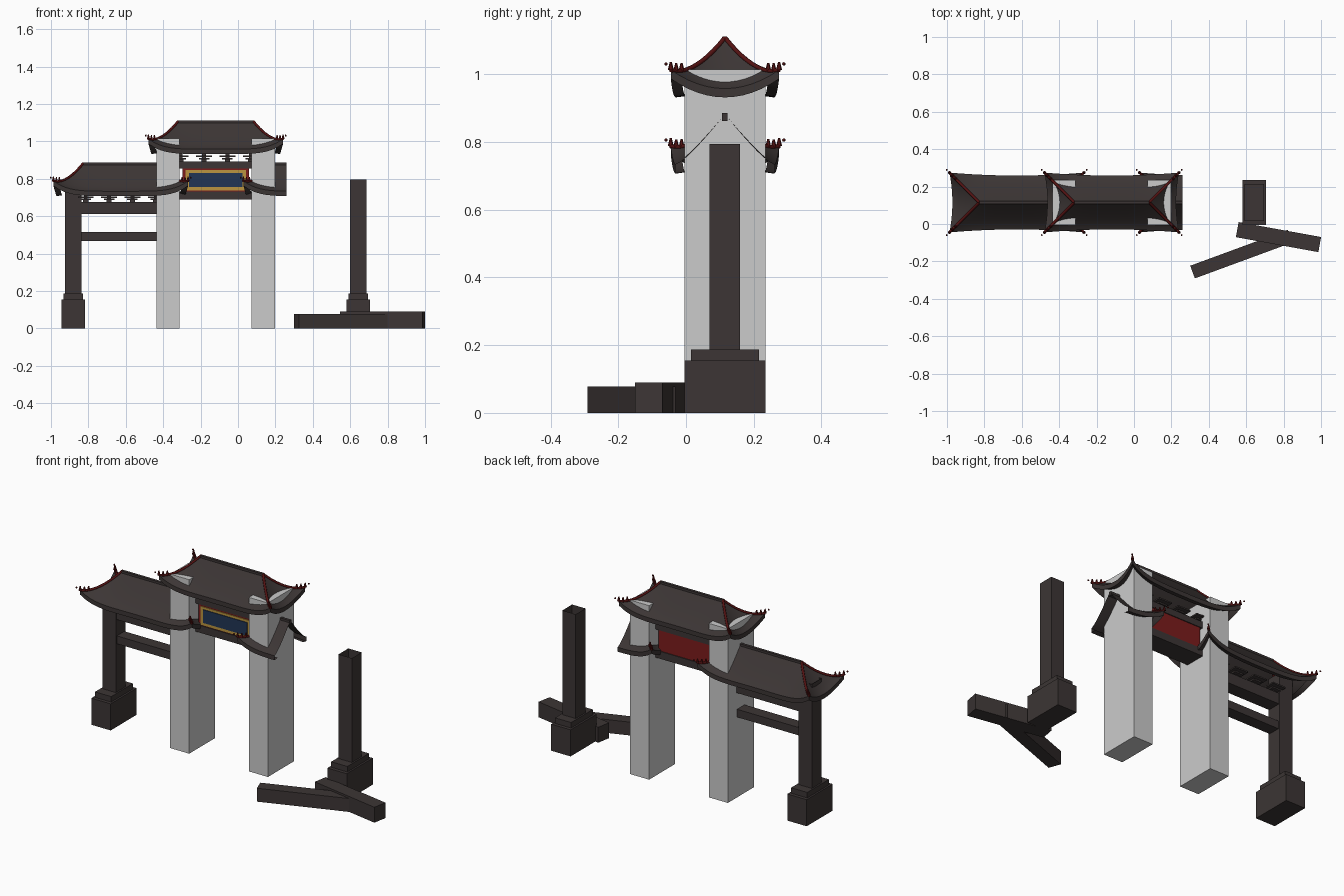
import bpy, bmesh
from mathutils import Vector

if "Cube" in bpy.data.objects:
    bpy.data.objects.remove(bpy.data.objects["Cube"])


def material(name, r, g, b):
    m = bpy.data.materials.new(name)
    m.use_nodes = True
    m.diffuse_color = (r, g, b, 1)
    m.node_tree.nodes["Principled BSDF"].inputs["Base Color"].default_value = (r, g, b, 1)
    return m


DARK = material("dark_stone", .045, .036, .035)
GREY = material("pale_grey", .6, .6, .6)
TRIM = material("deep_red_trim", .09, .006, .006)
RED = material("board_red", .2, .012, .012)
GOLD = material("gold", .5, .3, .05)
NAVY = material("navy", .015, .035, .09)
YC = .115          # depth of the gate's centre line
SPAN = .508        # spacing of the posts
POSTS = [.643 - SPAN * i for i in range(4)]


def finish(bm, name, mat, smooth=False):
    me = bpy.data.meshes.new(name)
    bm.to_mesh(me)
    bm.free()
    me.materials.append(mat)
    ob = bpy.data.objects.new(name, me)
    bpy.context.collection.objects.link(ob)
    if smooth:
        for p in me.polygons:
            p.use_smooth = True
        me.set_sharp_from_angle(angle=.6)
    return ob


def box(name, mat, x0, x1, y0, y1, z0, z1, open_top=False):
    bm = bmesh.new()
    bmesh.ops.create_cube(bm, size=1)
    for v in bm.verts:
        v.co = ((x0 + x1) / 2 + v.co.x * (x1 - x0), (y0 + y1) / 2 + v.co.y * (y1 - y0),
                (z0 + z1) / 2 + v.co.z * (z1 - z0))
    if open_top:
        bm.normal_update()
        top = [f for f in bm.faces if f.normal.z > .9]
        bmesh.ops.delete(bm, geom=top, context="FACES")
    return finish(bm, name, mat)


def centred_box(name, mat, x, half_x, half_y, z0, z1, **kw):
    return box(name, mat, x - half_x, x + half_x, YC - half_y, YC + half_y, z0, z1, **kw)


# Posts on stepped bases; the two middle ones are cased in tall pale pillars
for i, x in enumerate(POSTS):
    cased = i in (1, 2)
    shrink = .002 if cased else 0
    centred_box("post_base", DARK, x, .0625 - shrink, .12 - shrink, shrink, .155)
    centred_box("post_collar", DARK, x, .052, .1, .155, .187)
    centred_box("post_shaft", DARK, x, .043, .045, .187, .795, open_top=True)
    if cased:
        centred_box("pale_pillar", GREY, x, .0615, .12, 0, 1.015)


# Hipped roof with sagging eaves and lifted corners
def roof_point(cx, zr, ridge, side, s, v):
    long_side = side in (0, 2)
    d = .16 * v
    sag = .016 * v * v * (1 - s * s)
    z = zr - .15 * (1 - (1 - v) ** 1.35) + .055 * v * v * abs(s) ** (5 if long_side else 2)
    if long_side:
        p = Vector((s * (ridge + d), sag - d, 0))
    else:
        p = Vector((ridge + d - sag, s * d, 0))
    if side >= 2:
        p = -p
    return Vector((cx + p.x, YC + p.y, z))


def roof(name, cx, zr, ridge, cut=None):
    bm = bmesh.new()
    rows = 8
    for side in range(4):
        cols = 24 if side in (0, 2) else 12
        grid = []
        for r in range(rows + 1):
            grid.append([roof_point(cx, zr, ridge, side, 2 * c / cols - 1, r / rows)
                         for c in range(cols + 1)])
        # eave lip: down, then back inward underneath
        eave = grid[-1]
        grid.append([p - Vector((0, 0, .026)) for p in eave])
        centre = Vector((cx, YC, 0))
        under = []
        for p in eave:
            q = (p - centre)
            q.x -= .03 * (1 if q.x > 0 else -1) * min(1, abs(q.x) / .1)
            q.y *= .8
            under.append(centre + q - Vector((0, 0, .022)))
        grid.append(under)
        vs = [[bm.verts.new(p) for p in row] for row in grid]
        for a, b in zip(vs, vs[1:]):
            for c in range(cols):
                bm.faces.new((a[c], b[c], b[c + 1], a[c + 1]))
    bmesh.ops.remove_doubles(bm, verts=bm.verts, dist=.0002)
    if cut is not None:
        bmesh.ops.bisect_plane(bm, geom=bm.verts[:] + bm.edges[:] + bm.faces[:],
                               plane_co=(cut, 0, 0), plane_no=(1, 0, 0), clear_outer=True)
    finish(bm, name, DARK, smooth=True)
    end = cx + ridge if cut is None else cut
    centred_box(name + "_ridge", DARK, (cx - ridge + end) / 2, (end - cx + ridge) / 2,
                .008, zr - .02, zr + .003)

    # Red hip ridges, corner figures and a bead off each corner
    for sx in (-1, 1):
        if cut is not None and sx > 0:
            continue
        for sy in (-1, 1):
            side = 0 if sy < 0 else 2
            s = sx if side == 0 else -sx
            path = [roof_point(cx, zr, ridge, side, s, k / 10) for k in range(11)]
            cu = bpy.data.curves.new(name + "_hip", "CURVE")
            cu.dimensions = "3D"
            cu.bevel_depth = .007
            cu.bevel_resolution = 1
            cu.use_fill_caps = True
            sp = cu.splines.new("POLY")
            sp.points.add(len(path) - 1)
            for pt, p in zip(sp.points, path):
                pt.co = (*p, 1)
            cu.materials.append(TRIM)
            bpy.context.collection.objects.link(bpy.data.objects.new(name + "_hip", cu))
            bm = bmesh.new()
            for k in (8, 9, 10):
                res = bmesh.ops.create_cone(bm, cap_ends=True, segments=6, radius1=.009,
                                            radius2=.003, depth=.024)
                bmesh.ops.translate(bm, verts=res["verts"], vec=path[k] + Vector((0, 0, .012)))
            finish(bm, name + "_corner_figures", TRIM)
            bm = bmesh.new()
            bmesh.ops.create_uvsphere(bm, u_segments=8, v_segments=6, radius=.005)
            bmesh.ops.translate(bm, verts=bm.verts,
                                vec=path[-1] + Vector((sx * .014, sy * .014, .018)))
            finish(bm, name + "_corner_bead", TRIM, smooth=True)


MID = (POSTS[1] + POSTS[2]) / 2
roof("upper_roof", MID, 1.108, .2)
roof("wing_roof", MID - SPAN, .883, .2)
roof("broken_wing_roof", MID + SPAN, .883, .2, cut=.258)


# Stepped brackets under the eaves
def bracket(x, z):
    for half_x, half_y, z0, z1 in ((.014, .03, 0, .012), (.028, .05, .012, .02),
                                   (.042, .07, .024, .032)):
        centred_box("eave_bracket", DARK, x, half_x, half_y, z + z0, z + z1)
    centred_box("bracket_core", DARK, x, .01, .02, z, z + .05)


for i in range(4):
    bracket(MID + (i - 1.5) * .125, .892)
    bracket(MID - SPAN + (i - 1.5) * .125, .674)

# Beams between the posts
centred_box("wing_upper_beam", DARK, -.635, .21, .04, .612, .675)
centred_box("wing_lower_beam", DARK, -.635, .21, .035, .468, .514)
centred_box("centre_upper_beam", DARK, MID, .2, .06, .855, .892)
centred_box("centre_lower_beam", DARK, MID, .2, .06, .69, .733)

# Sign board with gold border and navy field
centred_box("sign_board", RED, MID, .178, .055, .733, .856)
front = YC - .055
box("sign_gold_border", GOLD, MID - .163, MID + .163, front - .005, front, .738, .846)
box("sign_navy_field", NAVY, MID - .142, MID + .142, front - .009, front - .005, .755, .832)


# Fallen beams on the ground
def fallen_beam(name, a, b, width, height):
    d = Vector(b) - Vector(a)
    ob = box(name, DARK, -d.length / 2, d.length / 2, -width / 2, width / 2, 0, height)
    ob.location = ((a[0] + b[0]) / 2, (a[1] + b[1]) / 2, 0)
    ob.rotation_euler.z = Vector((1, 0)).angle_signed(d) * -1


fallen_beam("fallen_long_beam", (.313, -.257), (.835, -.065), .072, .078)
fallen_beam("fallen_short_beam", (.552, -.03), (.993, -.11), .082, .09)
